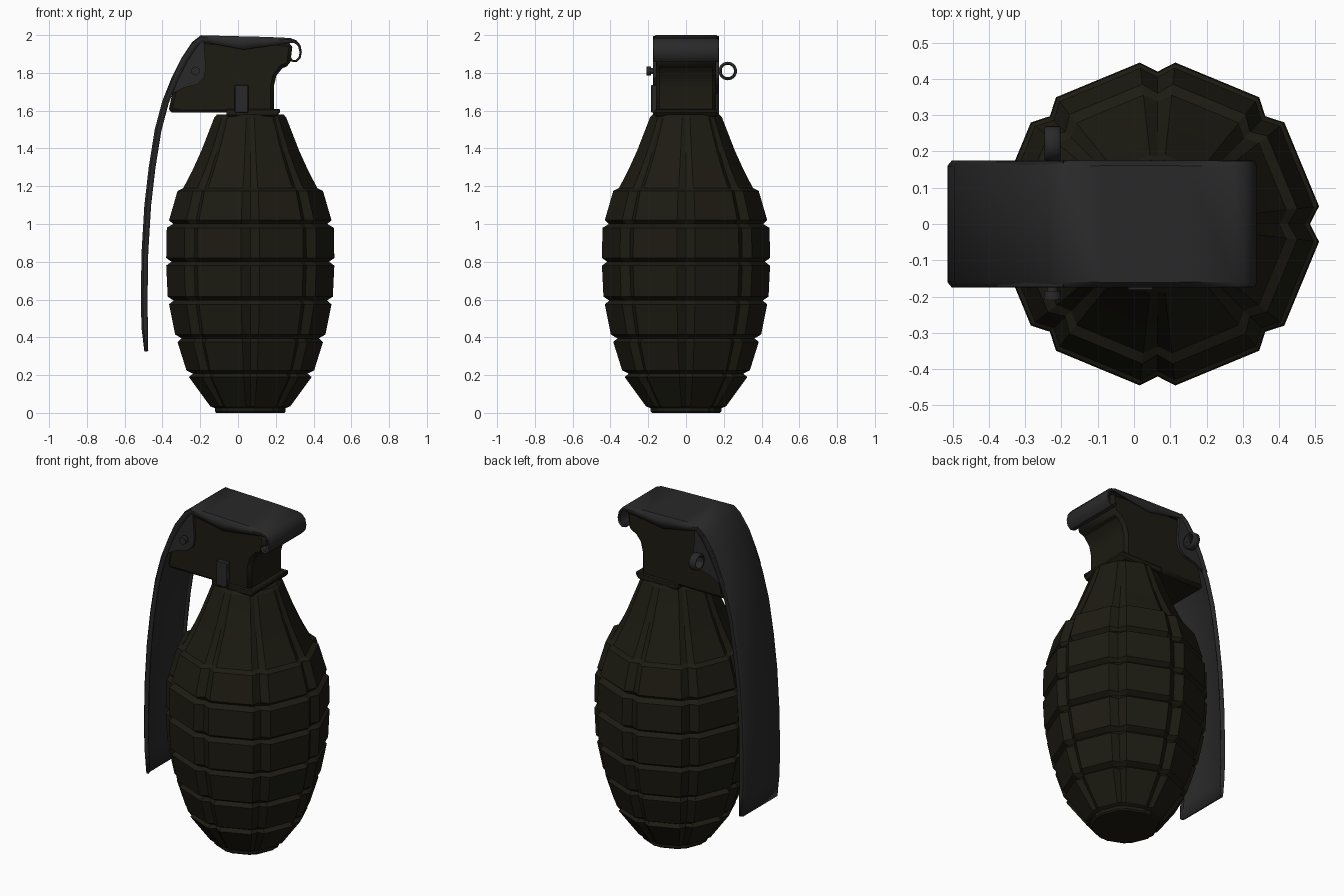
import bpy, bmesh, math
from mathutils import Vector, Matrix

if "Cube" in bpy.data.objects:
    bpy.data.objects.remove(bpy.data.objects["Cube"])

CX = 0.065  # body axis


def material(name, col):
    m = bpy.data.materials.new(name)
    m.diffuse_color = (*col, 1)
    m.use_nodes = True
    m.node_tree.nodes["Principled BSDF"].inputs["Base Color"].default_value = m.diffuse_color
    return m


OLIVE = material("dark_olive", (0.012, 0.011, 0.006))
STEEL = material("dark_steel", (0.022, 0.022, 0.023))


def finish(bm, name, mat, bevel=0, segs=1, angle=30, thick=0):
    bmesh.ops.recalc_face_normals(bm, faces=bm.faces)
    me = bpy.data.meshes.new(name)
    bm.to_mesh(me)
    bm.free()
    ob = bpy.data.objects.new(name, me)
    bpy.context.collection.objects.link(ob)
    me.materials.append(mat)
    if thick:
        mod = ob.modifiers.new("sheet", 'SOLIDIFY')
        mod.thickness, mod.offset = thick, 0
    if bevel:
        mod = ob.modifiers.new("bevel", 'BEVEL')
        mod.width, mod.segments = bevel, segs
        mod.limit_method, mod.angle_limit = 'ANGLE', math.radians(40)
    bpy.ops.object.select_all(action='DESELECT')
    ob.select_set(True)
    bpy.context.view_layer.objects.active = ob
    bpy.ops.object.shade_smooth_by_angle(angle=math.radians(angle))
    return ob


def prism(name, pts, y0, y1, mat, bevel=0.0):
    """Side outline in x, z extruded along y."""
    bm = bmesh.new()
    face = bm.faces.new([bm.verts.new((x, y0, z)) for x, z in pts])
    ext = bmesh.ops.extrude_face_region(bm, geom=[face])
    for v in ext["geom"]:
        if isinstance(v, bmesh.types.BMVert):
            v.co.y = y1
    return finish(bm, name, mat, bevel)


def bridge(bm, a, b, closed):
    n = len(a)
    for i in range(n if closed else n - 1):
        j = (i + 1) % n
        bm.faces.new((a[i], a[j], b[j], b[i]))


# Body: eight-sided, with V grooves at the corners and between the rows
rows = [(0.035, .212, .190, .325), (.225, .338, .375, .385), (.415, .398, .575, .430),
        (.615, .437, .780, .445), (.820, .445, .980, .442), (1.02, .430, 1.175, .385)]
rings = [(0, .180, .003), (.008, .187, .004), (.025, .187, .004)]  # z, radius, groove depth
for i, (z0, r0, z1, r1) in enumerate(rows):
    if i:
        zp, rp = rows[i - 1][2:]
        rings.append(((zp + z0) / 2, (rp + r0) / 2 - .028, .008))
    d = .012 if i == 0 else .025
    rings += [(z0, r0, d), (z1, r1, .025)]
rings += [(1.19, .355, .018), (1.28, .308, .014), (1.39, .258, .010),
          (1.565, .190, .004), (1.58, .176, .003)]
bm = bmesh.new()
loops = []
for z, s, d in rings:
    w = .11 * s
    loop = []
    for k in range(8):
        rot = Matrix.Rotation(k * math.pi / 4, 3, 'Z')
        for p in ((s, -w, z), (s - d, 0, z), (s, w, z)):
            loop.append(bm.verts.new(rot @ Vector(p) + Vector((CX, 0, 0))))
    loops.append(loop)
for a, b in zip(loops, loops[1:]):
    bridge(bm, a, b, True)
bm.faces.new(loops[0])
bm.faces.new(loops[-1])
finish(bm, "grooved_body", OLIVE, angle=20)

# Fuze housing and collar
prism("fuze_housing", [(-.37, 1.59), (.19, 1.59), (.19, 1.73), (.203, 1.785), (.235, 1.825),
                       (.275, 1.84), (.29, 1.955), (.2, 1.965), (-.19, 1.97), (-.27, 1.88),
                       (-.335, 1.75)], -.158, .158, OLIVE, .018)
prism("neck_collar", [(-.06, 1.57), (.205, 1.57), (.222, 1.592), (.222, 1.61), (-.06, 1.61)],
      -.166, .166, OLIVE, .006)

# Safety lever: bent sheet with turned-down edges (x, z, edge depth)
path = [(.272, 1.885, .003), (.285, 1.865, .003), (.308, 1.862, .004), (.326, 1.88, .005),
        (.332, 1.91, .006), (.325, 1.945, .008), (.305, 1.968, .012), (.275, 1.979, .02),
        (.15, 1.985, .045), (.03, 1.988, .065), (-.09, 1.991, .045), (-.195, 1.994, .03),
        (-.238, 1.96, .03), (-.295, 1.875, .03), (-.345, 1.775, .03), (-.395, 1.65, .03),
        (-.435, 1.5, .03), (-.467, 1.3, .03), (-.490, 1.1, .03), (-.505, .85, .03),
        (-.509, .6, .03), (-.505, .45, .028), (-.490, .325, .015)]
bm = bmesh.new()
strips = []
for i, (x, z, d) in enumerate(path):
    a, b = path[max(i - 1, 0)], path[min(i + 1, len(path) - 1)]
    t = Vector((b[0] - a[0], 0, b[1] - a[1])).normalized()
    n = Vector((-t.z, 0, t.x))  # points to the inside of the bend
    section = [(-.169, d), (-.169, d * .3), (-.158, 0), (.158, 0), (.169, d * .3), (.169, d)]
    strips.append([bm.verts.new(Vector((x, y, z)) + n * o) for y, o in section])
for a, b in zip(strips, strips[1:]):
    bridge(bm, a, b, False)
finish(bm, "safety_lever", STEEL, angle=40, thick=.012)

# Lever cheeks on both sides
cheek = [(-.195, 1.994), (-.24, 1.96), (-.30, 1.875), (-.345, 1.775), (-.378, 1.69),
         (-.335, 1.695), (-.29, 1.72), (-.215, 1.74), (-.18, 1.775), (-.17, 1.82), (-.18, 1.97)]
for side, sy in (("front", -1), ("back", 1)):
    prism("lever_cheek_" + side, cheek, sy * .156, sy * .174, STEEL)

# Side clip
prism("side_clip", [(-.018, 1.59), (.055, 1.59), (.055, 1.737), (-.018, 1.737)],
      -.184, -.15, STEEL, .004)

# Safety pin
bm = bmesh.new()
for r, y0, y1 in ((.015, -.19, .19), (.023, -.21, -.185)):
    m = Matrix.Translation((-.225, (y0 + y1) / 2, 1.81)) @ Matrix.Rotation(math.pi / 2, 4, 'X')
    bmesh.ops.create_cone(bm, cap_ends=True, segments=14, radius1=r, radius2=r,
                          depth=y1 - y0, matrix=m)
finish(bm, "safety_pin", STEEL)

# Pull ring: a short band around the x axis
bm = bmesh.new()
bands = []
for r, x in ((.049, -.017), (.049, .017), (.044, .022), (.037, .022),
             (.033, .017), (.033, -.017), (.037, -.022), (.044, -.022)):
    bands.append([bm.verts.new((-.225 + x, .221 + r * math.cos(k * math.pi / 12),
                                1.81 + r * math.sin(k * math.pi / 12))) for k in range(24)])
for i in range(len(bands)):
    bridge(bm, bands[i], bands[(i + 1) % len(bands)], True)
finish(bm, "pull_ring", STEEL, angle=50)
